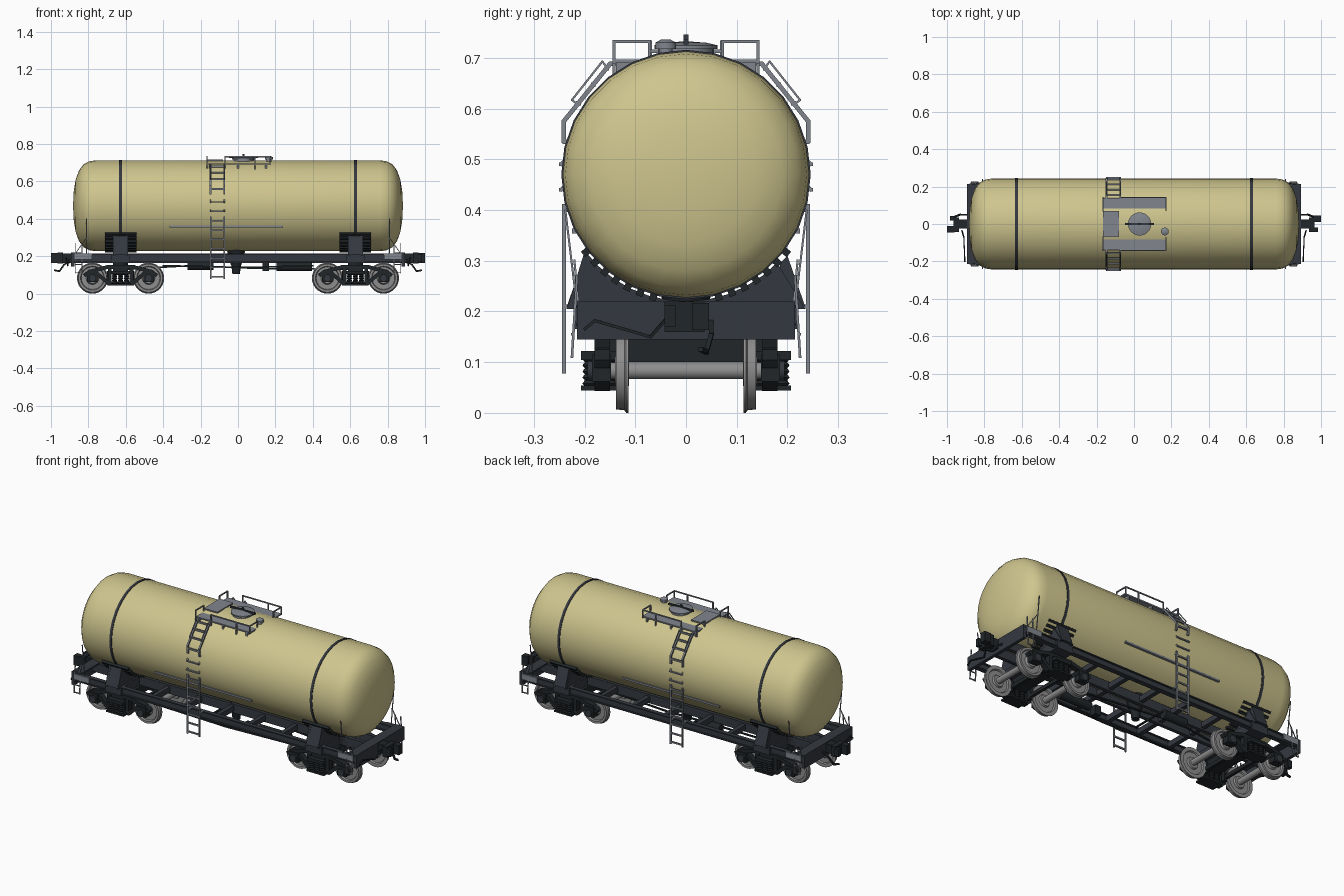
import bpy, bmesh, math
from mathutils import Vector, Matrix

if "Cube" in bpy.data.objects:
    bpy.data.objects.remove(bpy.data.objects["Cube"])

def material(name, rgb):
    m = bpy.data.materials.new(name)
    m.use_nodes = True
    m.diffuse_color = (*rgb, 1)
    m.node_tree.nodes["Principled BSDF"].inputs["Base Color"].default_value = (*rgb, 1)
    return m

CREAM = material("cream_paint", (0.62, 0.56, 0.27))
DARK = material("dark_frame", (0.034, 0.04, 0.05))
BLACK = material("black_iron", (0.015, 0.019, 0.022))
GREY = material("grey_fittings", (0.22, 0.24, 0.27))
STEEL = material("wheel_steel", (0.27, 0.27, 0.27))
smooth = []

def finish(name, bm, mat, rounded=False):
    bmesh.ops.recalc_face_normals(bm, faces=bm.faces)
    me = bpy.data.meshes.new(name)
    bm.to_mesh(me)
    bm.free()
    me.materials.append(mat)
    ob = bpy.data.objects.new(name, me)
    bpy.context.collection.objects.link(ob)
    if rounded:
        smooth.append(ob)
    return ob

def box(name, xs, ys, zs, mat):
    """Box given by its (min, max) on each axis."""
    lo, hi = Vector((xs[0], ys[0], zs[0])), Vector((xs[1], ys[1], zs[1]))
    bm = bmesh.new()
    bmesh.ops.create_cube(bm, size=1, matrix=Matrix.Translation((lo + hi) / 2) @ Matrix.Diagonal((*(hi - lo), 1)))
    return finish(name, bm, mat)

def bars(name, paths, w, d, mat, side=(0, 1, 0)):
    """Straight bars along each path; d is the thickness along the side axis."""
    bm = bmesh.new()
    for path in paths:
        for p, q in zip(path, path[1:]):
            p, q = Vector(p), Vector(q)
            z = (q - p).normalized()
            ref = Vector(side) if abs(z.dot(Vector(side))) < 0.9 else Vector((0, 0, 1))
            x = ref.cross(z).normalized()
            rot = Matrix((x, z.cross(x), z)).transposed().to_4x4()
            size = Matrix.Diagonal((w, d, (q - p).length + min(w, d) * 0.6, 1))
            bmesh.ops.create_cube(bm, size=1, matrix=Matrix.Translation((p + q) / 2) @ rot @ size)
    return finish(name, bm, mat)

def lathe(name, profile, axis, at, mat, segs=20):
    """Turn (distance along axis, radius) points about an axis through a point."""
    bm = bmesh.new()
    vs = [bm.verts.new((r, 0, a)) for a, r in profile]
    es = [bm.edges.new(e) for e in zip(vs, vs[1:])]
    bmesh.ops.spin(bm, geom=vs + es, cent=(0, 0, 0), axis=(0, 0, 1), angle=math.tau, steps=segs, use_duplicate=False)
    bmesh.ops.remove_doubles(bm, verts=bm.verts, dist=1e-5)
    rot = Vector((0, 0, 1)).rotation_difference(Vector(axis)).to_matrix().to_4x4()
    bmesh.ops.transform(bm, matrix=Matrix.Translation(at) @ rot, verts=bm.verts)
    return finish(name, bm, mat, True)

def rod(name, axis, at, half, r, mat, segs=14):
    return lathe(name, [(-half, 0), (-half, r), (half, r), (half, 0)], axis, at, mat, segs)

def prism(name, pts, x, t, mat):
    """Extrude a (y, z) outline along x."""
    bm = bmesh.new()
    f = bm.faces.new([bm.verts.new((x - t / 2, y, z)) for y, z in pts])
    ext = bmesh.ops.extrude_face_region(bm, geom=[f])["geom"]
    bmesh.ops.translate(bm, vec=(t, 0, 0), verts=[v for v in ext if isinstance(v, bmesh.types.BMVert)])
    return finish(name, bm, mat)

X, Y, Z = (1, 0, 0), (0, 1, 0), (0, 0, 1)
R, ZC = 0.243, 0.47
SIDES = ((-1, "front"), (1, "back"))
ENDS = ((-1, "right"), (1, "left"))

# Tank shell with domed ends
dome = [(0.882, 0), (0.878, 0.08), (0.868, 0.14), (0.85, 0.19), (0.825, 0.222), (0.795, 0.238), (0.76, R)]
lathe("tank_shell", dome + [(-a, r) for a, r in reversed(dome)], X, (0, 0, ZC), CREAM, 28)

# Centre sill, side sills and cross members
for s, side in SIDES:
    box(f"{side}_centre_sill", (-0.89, 0.89), sorted((s * 0.035, s * 0.055)), (0.165, 0.215), DARK)
    y = s * 0.205
    box(f"{side}_side_sill_web", (-0.88, 0.88), (y - 0.004, y + 0.004), (0.172, 0.212), DARK)
    for z in (0.174, 0.21):
        box(f"{side}_side_sill_flange", (-0.88, 0.88), (y - 0.012, y + 0.012), (z - 0.003, z + 0.003), DARK)
    for e, end in ENDS:
        box(f"{end}_{side}_corner_plate", sorted((e * 0.78, e * 0.875)), sorted((s * 0.217, s * 0.222)), (0.182, 0.214), GREY)
        # Corner step, grab rail and shunter's handle
        bars(f"{end}_{side}_corner_step", [[(e * x, s * 0.215, 0.27), (e * x, s * 0.225, 0.11)] for x in (0.835, 0.87)]
             + [[(e * 0.835, s * 0.224, z), (e * 0.87, s * 0.224, z)] for z in (0.112, 0.155)], 0.005, 0.005, GREY)
        bars(f"{end}_{side}_grab_rail", [[(e * 0.81, s * 0.215, 0.21), (e * 0.81, s * 0.238, 0.40)],
             [(e * 0.81, s * 0.22, 0.3), (e * 0.872, s * 0.212, 0.21)]], 0.004, 0.004, GREY)
for x in (-0.4, -0.2, 0, 0.2, 0.4):
    box("cross_member", (x - 0.012, x + 0.012), (-0.205, 0.205), (0.175, 0.205), DARK)

for e, end in ENDS:
    # End beam and automatic coupler
    box(f"{end}_end_beam", sorted((e * 0.875, e * 0.893)), (-0.215, 0.215), (0.145, 0.22), DARK)
    box(f"{end}_end_flange", sorted((e * 0.835, e * 0.893)), (-0.215, 0.215), (0.212, 0.22), DARK)
    box(f"{end}_coupler_shank", sorted((e * 0.89, e * 0.94)), (-0.024, 0.024), (0.165, 0.215), BLACK)
    box(f"{end}_coupler_head", sorted((e * 0.935, e * 0.965)), (-0.042, 0.036), (0.16, 0.22), BLACK)
    box(f"{end}_coupler_jaw", sorted((e * 0.96, e)), sorted((e * 0.012, e * 0.045)), (0.163, 0.217), BLACK)
    box(f"{end}_coupler_thumb", sorted((e * 0.96, e * 0.985)), sorted((-e * 0.02, -e * 0.042)), (0.17, 0.212), BLACK)
    bars(f"{end}_release_lever", [[(e * 0.905, -0.2, 0.165), (e * 0.905, -0.18, 0.182), (e * 0.91, -0.07, 0.15),
         (e * 0.92, -0.035, 0.19)]], 0.006, 0.006, BLACK)
    bars(f"{end}_brake_hose", [[(e * 0.89, 0.05, 0.18), (e * 0.93, 0.05, 0.155), (e * 0.955, 0.04, 0.12),
         (e * 0.98, 0.03, 0.125)]], 0.009, 0.009, BLACK)

    # Saddle, support strips and tank strap
    xb = e * 0.628
    arc = [math.radians(a) for a in range(-143, -36, 9)]
    curve = [(0.25 * math.cos(a), ZC + 0.25 * math.sin(a)) for a in arc]
    for dx in (-0.034, 0.034):
        prism(f"{end}_saddle_plate", curve + [(0.235, 0.205), (-0.235, 0.205)], xb + dx, 0.012, DARK)
    for s, side in SIDES:
        for i in range(7):
            a = math.radians(-75 + i * 6.2)
            c = Vector((0, s * 0.25 * math.cos(a), ZC + 0.25 * math.sin(a)))
            bars(f"{end}_{side}_saddle_strip", [[c + Vector((xb - 0.08, 0, 0)), c + Vector((xb + 0.08, 0, 0))]],
                 0.014, 0.014, BLACK, (0, c.y, c.z - ZC))
        prism(f"{end}_{side}_saddle_wing", [(s * 0.2, 0.31), (s * 0.235, 0.21), (s * 0.19, 0.21), (s * 0.185, 0.295)],
              xb, 0.07, DARK)
    box(f"{end}_body_bolster", (xb - 0.05, xb + 0.05), (-0.22, 0.22), (0.165, 0.212), DARK)
    lathe(f"{end}_tank_strap", [(-0.007, R - 0.004), (-0.007, R + 0.003), (0.007, R + 0.003), (0.007, R - 0.004)],
          X, (xb, 0, ZC), DARK, 28)

    # Bogie: wheelsets, side frames, springs and bolster
    box(f"{end}_bogie_bolster", (xb - 0.04, xb + 0.04), (-0.18, 0.18), (0.1, 0.145), BLACK)
    rod(f"{end}_centre_pivot", Z, (xb, 0, 0.155), 0.015, 0.04, BLACK)
    for dx in (-0.15, 0.15):
        rod(f"{end}_axle", Y, (xb + dx, 0, 0.083), 0.17, 0.017, STEEL)
        box(f"{end}_brake_beam", (xb + dx * 0.42 - 0.008, xb + dx * 0.42 + 0.008), (-0.13, 0.13), (0.07, 0.09), BLACK)
        for s, side in SIDES:
            wheel = [(0.112, 0), (0.112, 0.03), (0.121, 0.034), (0.121, 0.06), (0.113, 0.064), (0.113, 0.083),
                     (0.118, 0.083), (0.121, 0.078), (0.138, 0.076), (0.138, 0.064), (0.129, 0.06), (0.129, 0.034),
                     (0.14, 0.028), (0.14, 0)]
            lathe(f"{end}_{side}_wheel", wheel, (0, s, 0), (xb + dx, 0, 0.083), STEEL, 28)
            x = xb + dx
            box(f"{end}_{side}_axle_box", (x - 0.028, x + 0.028), sorted((s * 0.148, s * 0.185)), (0.062, 0.115), BLACK)
            rod(f"{end}_{side}_axle_cap", Y, (x, s * 0.188, 0.083), 0.006, 0.02, DARK)
            box(f"{end}_{side}_brake_shoe", (xb + dx * 0.42 - 0.01, xb + dx * 0.42 + 0.01),
                sorted((s * 0.115, s * 0.138)), (0.06, 0.12), BLACK)
    for s, side in SIDES:
        y = s * 0.165
        top = [(-0.19, 0.1), (-0.165, 0.118), (-0.07, 0.142), (0.07, 0.142), (0.165, 0.118), (0.19, 0.1)]
        low = [(-0.13, 0.112), (-0.065, 0.055), (0.065, 0.055), (0.13, 0.112)]
        posts = [[(g * 0.058, 0.055), (g * 0.058, 0.142)] for g in (-1, 1)]
        bars(f"{end}_{side}_side_frame", [[(xb + a, y, z) for a, z in p] for p in [top, low] + posts], 0.02, 0.03, BLACK)
        for dx in (-0.032, 0, 0.032):
            for dy in (0.15, 0.19):
                spring = [(0, 0)] + [(i * 0.006, 0.015 if i % 2 else 0.01) for i in range(10)] + [(0.054, 0)]
                lathe(f"{end}_{side}_spring", spring, Z, (xb + dx, s * dy, 0.052), BLACK, 10)
        box(f"{end}_{side}_spring_seat", (xb - 0.055, xb + 0.055), sorted((s * 0.135, s * 0.207)), (0.044, 0.054), BLACK)
        box(f"{end}_{side}_spring_cap", (xb - 0.05, xb + 0.05), sorted((s * 0.135, s * 0.207)), (0.104, 0.122), BLACK)

# Ladders, steps, tank side rails and top railings
XL, XR = -0.147, -0.073
for s, side in SIDES:
    low = [[(x, s * 0.241, 0.08), (x, s * 0.241, 0.41)] for x in (XL, XR)]
    low += [[(XL, s * 0.241, z), (XR, s * 0.241, z)] for z in (0.09, 0.14, 0.19, 0.24, 0.29, 0.34, 0.39)]
    low += [[(x, s * 0.205, z), (x, s * 0.241, z)] for x in (XL, XR) for z in (0.21, 0.4)]
    bars(f"{side}_lower_ladder", low, 0.008, 0.008, GREY)
    path = [(0.218, 0.535), (0.241, 0.535), (0.241, 0.575), (0.15, 0.688), (0.125, 0.692)]
    up = [[(x, s * y, z) for y, z in path] for x in (XL, XR)]
    up += [[(XL, s * y, z), (XR, s * y, z)] for y, z in ((0.241, 0.56), (0.212, 0.611), (0.183, 0.647), (0.156, 0.68))]
    bars(f"{side}_upper_ladder", up, 0.009, 0.009, GREY)
    hand = [(0.155, 0.68), (0.165, 0.693), (0.225, 0.617), (0.212, 0.607)]
    bars(f"{side}_ladder_handrail", [[(x, s * y, z) for y, z in hand] for x in (XL, XR)], 0.004, 0.004, GREY)
    for z in (0.44, 0.49):
        bars(f"{side}_tank_step", [[(XL, s * 0.235, z + 0.012), (XL, s * 0.247, z), (XR, s * 0.247, z), (XR, s * 0.235, z + 0.012)]],
             0.007, 0.007, GREY)
    box(f"{side}_tank_side_rail", (-0.365, 0.24), sorted((s * 0.212, s * 0.225)), (0.354, 0.364), GREY)

    box(f"{side}_walkway", (-0.165, 0.175), sorted((s * 0.07, s * 0.14)), (0.69, 0.697), GREY)
    rail = [[(-0.165, s * 0.07, 0.69), (-0.165, s * 0.07, 0.732), (-0.165, s * 0.142, 0.732), (-0.165, s * 0.142, 0.672)],
            [(-0.07, s * 0.142, 0.672), (-0.07, s * 0.142, 0.732), (0.172, s * 0.142, 0.732), (0.172, s * 0.142, 0.69)],
            [(0.172, s * 0.142, 0.732), (0.172, s * 0.072, 0.732), (0.172, s * 0.072, 0.69)],
            [(0.09, s * 0.142, 0.665), (0.09, s * 0.142, 0.732)]]
    bars(f"{side}_walkway_railing", rail, 0.006, 0.006, GREY)
    for x in (-0.15, 0.0, 0.15):
        box(f"{side}_walkway_bracket", (x - 0.005, x + 0.005), sorted((s * 0.09, s * 0.138)), (0.665, 0.692), GREY)
box("walkway_link", (-0.165, -0.08), (-0.07, 0.07), (0.71, 0.717), GREY)

# Filling hatch and safety valve
lathe("hatch", [(0.69, 0.055), (0.718, 0.055), (0.718, 0.062), (0.725, 0.062), (0.73, 0.04), (0.733, 0)], Z, (0.03, 0, 0), GREY, 24)
bars("hatch_clamp", [[(-0.045, 0, 0.731), (0.105, 0, 0.731)], [(0.03, 0, 0.73), (0.03, 0, 0.743)]], 0.01, 0.01, DARK)
lathe("safety_valve", [(0.69, 0.014), (0.718, 0.014), (0.718, 0.021), (0.73, 0.021), (0.736, 0.01), (0.736, 0)], Z,
      (0.165, -0.04, 0), GREY, 14)

# Drain valve, brake cylinder, reservoir and rods under the frame
lathe("drain_valve", [(0.105, 0), (0.105, 0.02), (0.15, 0.026), (0.17, 0.034), (0.235, 0.05)], Z, (-0.01, 0, 0), BLACK, 16)
rod("air_reservoir", X, (0.3, -0.1, 0.145), 0.095, 0.024, BLACK)
rod("brake_cylinder", X, (-0.2, 0.07, 0.15), 0.07, 0.024, BLACK)
box("brake_valve", (0.13, 0.165), (-0.14, -0.1), (0.12, 0.172), BLACK)
bars("brake_rods", [[(-0.6, 0.02, 0.13), (-0.25, 0.05, 0.15), (0.1, 0.03, 0.135), (0.6, -0.02, 0.13)],
     [(-0.4, -0.17, 0.15), (0.05, -0.17, 0.14), (0.4, -0.17, 0.15)], [(-0.1, -0.1, 0.14), (-0.1, 0.1, 0.14)]], 0.008, 0.008, BLACK)

bpy.ops.object.select_all(action="DESELECT")
for ob in smooth:
    ob.select_set(True)
bpy.context.view_layer.objects.active = smooth[0]
bpy.ops.object.shade_smooth_by_angle(angle=math.radians(35))
